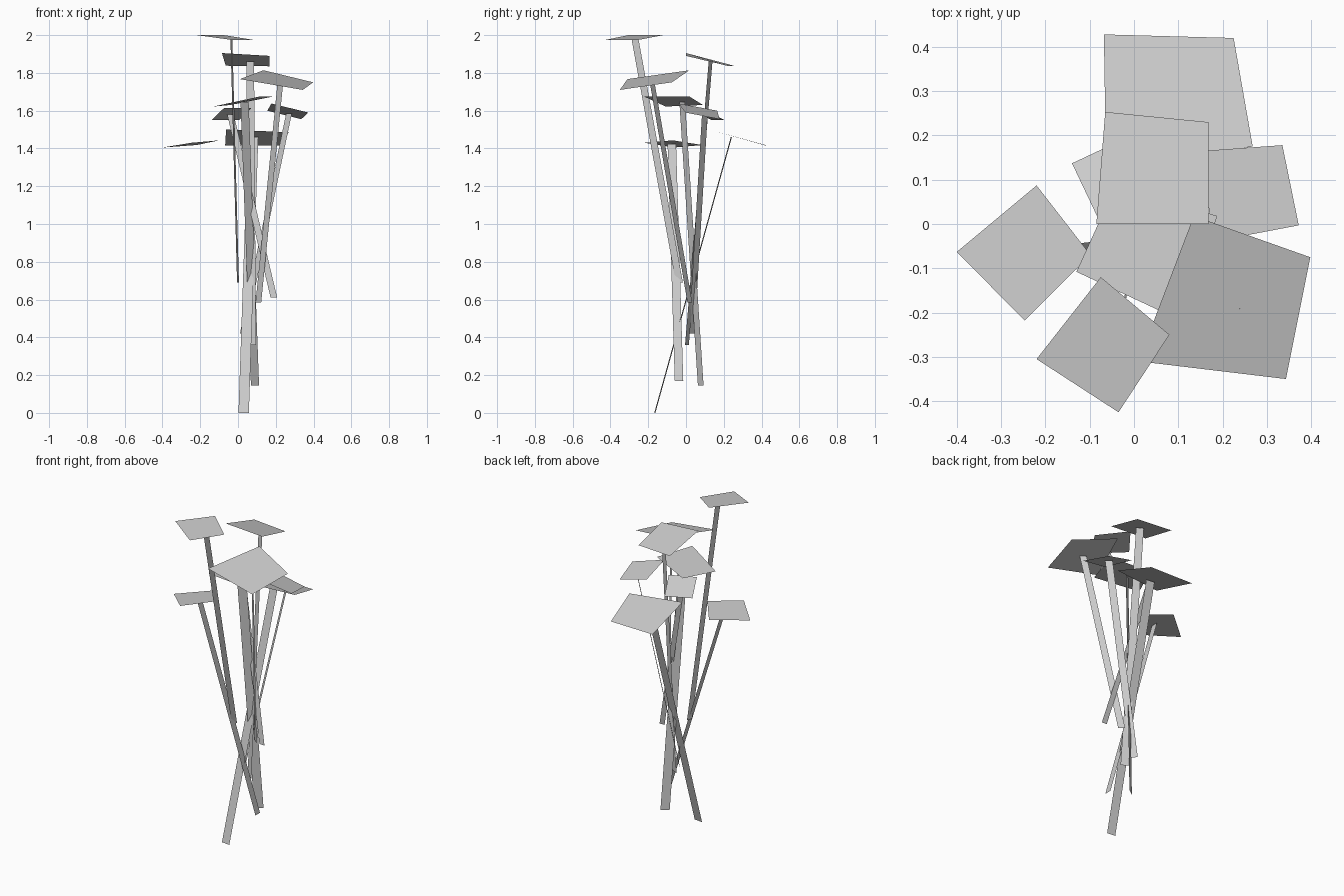
import bpy
import bmesh
from mathutils import Vector

default_cube = bpy.data.objects.get("Cube")
if default_cube:
    bpy.data.objects.remove(default_cube, do_unlink=True)

# Single matte grey for every part
grey = bpy.data.materials.new("light_grey")
grey.use_nodes = True
grey_value = (0.6, 0.6, 0.6, 1)
grey.diffuse_color = grey_value
grey.node_tree.nodes["Principled BSDF"].inputs["Base Color"].default_value = grey_value


def make_sheet(name, corners, face_up=False):
    """Create one flat four-sided sheet from its corners."""
    mesh = bpy.data.meshes.new(name)
    bm = bmesh.new()
    face = bm.faces.new([bm.verts.new(corner) for corner in corners])
    face.normal_update()
    if face_up and face.normal.z < 0:
        face.normal_flip()
    bm.to_mesh(mesh)
    bm.free()
    mesh.materials.append(grey)
    sheet = bpy.data.objects.new(name, mesh)
    bpy.context.scene.collection.objects.link(sheet)
    return sheet


def make_flower(name, head, top, bottom, width):
    """Square flower head carried by a flat ribbon stem."""
    make_sheet(name + "_head", head, face_up=True)
    top, bottom = Vector(top), Vector(bottom)
    half = Vector((width[0], width[1], 0)) / 2
    make_sheet(name + "_stem",
               [bottom - half, bottom + half, top + half, top - half])


# Tallest flower, leaning forward
make_flower("tall_front_flower",
            head=[(-.22, -.305, 2), (-.075, -.12, 2), (.08, -.25, 1.975), (-.035, -.425, 1.975)],
            top=(-.035, -.27, 1.98), bottom=(0, -.035, .69), width=(.01, .037))

# High flower tipped to the back
make_flower("high_back_flower",
            head=[(-.085, 0, 1.905), (.168, 0, 1.89), (.168, .23, 1.835), (-.065, .253, 1.838)],
            top=(.065, .13, 1.86), bottom=(.075, .005, .36), width=(.04, -.02))

# Broad flower at front left
make_flower("broad_front_flower",
            head=[(.01, -.31, 1.767), (.135, .018, 1.814), (.398, -.075, 1.75), (.343, -.35, 1.71)],
            top=(.225, -.18, 1.755), bottom=(.108, .02, .585), width=(.03, -.025))

# Broad low flower at the back, on the longest stem
make_flower("low_back_flower",
            head=[(-.063, .125, 1.5), (.268, .175, 1.486), (.225, .42, 1.416), (-.068, .428, 1.416)],
            top=(.08, .24, 1.46), bottom=(.03, -.165, 0), width=(.055, -.006))

# Low flower at the right side
make_flower("right_side_flower",
            head=[(-.4, -.063, 1.405), (-.22, .087, 1.418), (-.098, -.07, 1.443), (-.247, -.218, 1.43)],
            top=(-.214, -.075, 1.424), bottom=(.162, -.037, .17), width=(0, .045))

# Small flower behind the centre
make_flower("small_back_flower",
            head=[(-.14, .137, 1.55), (-.075, 0, 1.613), (.07, .07, 1.615), (.005, .205, 1.55)],
            top=(-.04, .1, 1.58), bottom=(.19, -.035, .61), width=(.035, 0))

# Small flower at the left side
make_flower("left_side_flower",
            head=[(.372, -.003, 1.59), (.335, .178, 1.555), (.155, .165, 1.6), (.177, -.04, 1.638)],
            top=(.27, .1, 1.585), bottom=(.025, .03, .42), width=(.03, -.03))

# Flower at the centre
make_flower("centre_flower",
            head=[(-.13, -.108, 1.622), (-.04, .09, 1.63), (.188, .018, 1.675), (.11, -.22, 1.674)],
            top=(.035, -.02, 1.645), bottom=(.09, .078, .145), width=(.043, .03))
